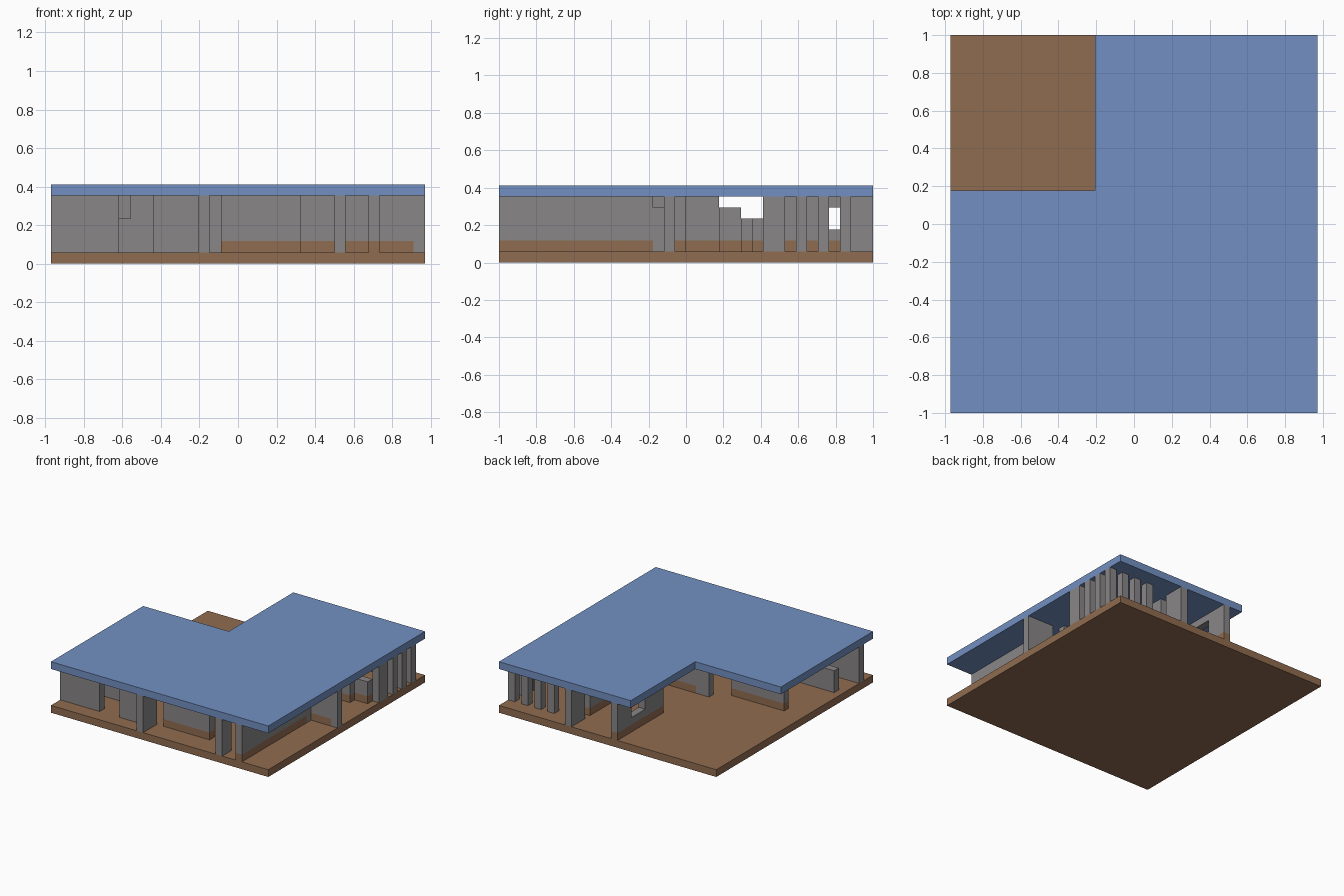
import bpy
import bmesh

if "Cube" in bpy.data.objects:
    bpy.data.objects.remove(bpy.data.objects["Cube"], do_unlink=True)

U = 1 / 17  # one grid cell


def material(name, rgb):
    m = bpy.data.materials.new(name)
    m.use_nodes = True
    m.diffuse_color = (*rgb, 1)
    m.node_tree.nodes["Principled BSDF"].inputs["Base Color"].default_value = (*rgb, 1)
    return m


BLUE = material("roof blue", (0.17, 0.28, 0.54))
BROWN = material("earth brown", (0.28, 0.15, 0.08))
GREY = material("stone grey", (0.25, 0.24, 0.24))


def prism(name, outline, z0, z1, mat):
    """Extrude a floor outline given in grid cells."""
    bm = bmesh.new()
    base = bm.faces.new([bm.verts.new(((x - 16.5) * U, (y - 17) * U, z0 * U)) for x, y in outline])
    top = bmesh.ops.extrude_face_region(bm, geom=[base])["geom"]
    for v in top:
        if isinstance(v, bmesh.types.BMVert):
            v.co.z = z1 * U
    bmesh.ops.recalc_face_normals(bm, faces=bm.faces)
    mesh = bpy.data.meshes.new(name)
    bm.to_mesh(mesh)
    bm.free()
    mesh.materials.append(mat)
    obj = bpy.data.objects.new(name, mesh)
    bpy.context.collection.objects.link(obj)
    return obj


def box(name, x0, x1, y0, y1, z0=1, z1=6, mat=GREY):
    return prism(name, [(x0, y0), (x1, y0), (x1, y1), (x0, y1)], z0, z1, mat)


def banded(name, x0, x1, y0, y1, top=6):
    """Grey wall on a brown footing."""
    box(name + "_footing", x0, x1, y0, y1, 1, 2, BROWN)
    box(name, x0, x1, y0, y1, 2, top)


# Ground slab and L-shaped roof
box("floor_slab", 0, 33, 0, 34, 0, 1, BROWN)
prism("roof", [(0, 0), (33, 0), (33, 34), (13, 34), (13, 20), (0, 20)], 6, 7, BLUE)

# Front walls and piers
box("front_wall_right", 0, 6, 2, 3)
box("front_wall_middle", 9, 13, 2, 3)
box("entrance_pier", 13, 14, 0, 3)
banded("entrance_screen", 15, 22, 3, 4)
box("front_pier", 25, 26, 0, 2)
banded("side_passage_wall", 28, 29, 0, 14)
box("passage_low_wall", 28, 29, 14, 15, 1, 5)

# Front room on the right
box("room_low_wall", 1, 7, 6, 7, 1, 4)
box("room_wall", 7, 9, 6, 7)
banded("room_back_wall", 3, 11, 14, 15)

# Cross walls through the middle
box("hall_pier", 13, 15, 16, 17)
banded("hall_wall", 15, 28, 16, 17)
banded("cross_wall", 29, 32, 15, 16)
box("cross_wall_end", 32, 33, 15, 16)
banded("inner_wall", 22, 23, 17, 20)

# Low stepped walls by the side opening
banded("step_high", 24, 28, 20, 22, 5)
banded("step_middle", 28, 30, 22, 23, 4)
banded("step_low", 30, 32, 23, 24, 4)

# Courtyard wall with a window opening
banded("court_wall_front", 15, 16, 24, 28)
banded("court_wall_sill", 15, 16, 28, 31, 3)
box("court_wall_lintel", 15, 16, 28, 31, 5, 6)
banded("court_wall_back", 15, 16, 31, 34)

# Back room
banded("back_room_wall", 22, 23, 24, 30)
box("back_pier", 22, 23, 31, 34)
box("side_pier", 32, 33, 24, 26)

# Colonnade around the back corner
for i in range(4):
    box(f"back_column_{i}", 26 + 2 * i, 27 + 2 * i, 31, 32)
for i in range(2):
    box(f"side_column_{i}", 32, 33, 27 + 2 * i, 28 + 2 * i)
